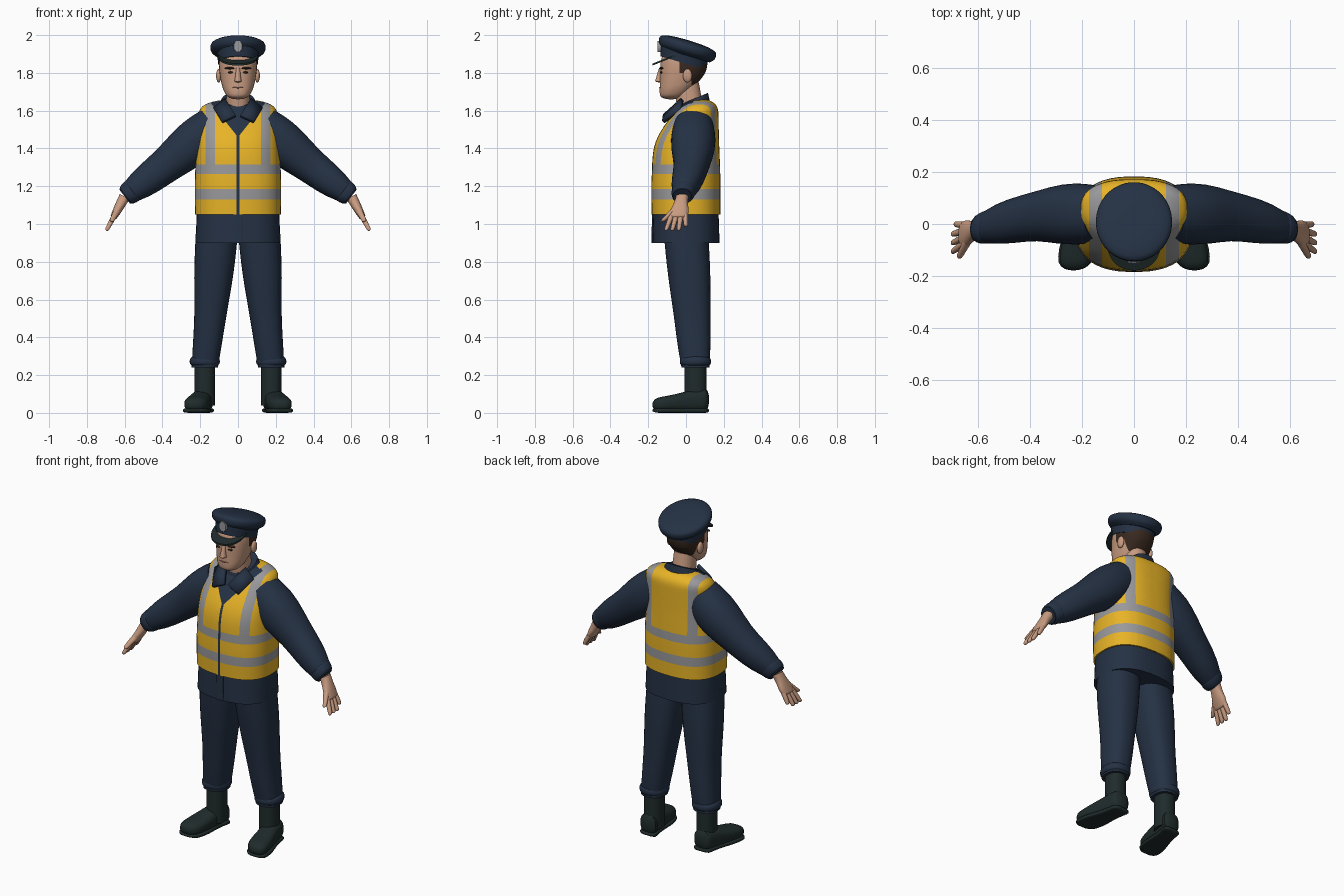
import bpy, bmesh, math
from mathutils import Vector

if "Cube" in bpy.data.objects:
    bpy.data.objects.remove(bpy.data.objects["Cube"])


def material(name, *rgb):
    mat = bpy.data.materials.new(name)
    mat.use_nodes = True
    mat.diffuse_color = (*rgb, 1)
    shader = next(n for n in mat.node_tree.nodes if n.type == 'BSDF_PRINCIPLED')
    shader.inputs["Base Color"].default_value = (*rgb, 1)
    shader.inputs["Roughness"].default_value = 0.8
    return mat


NAVY = material("navy cloth", 0.018, 0.031, 0.058)
YELLOW = material("safety yellow", 0.8, 0.45, 0.02)
SILVER = material("reflective grey", 0.32, 0.32, 0.33)
SKIN = material("skin", 0.58, 0.33, 0.22)
BLACK = material("boot black", 0.014, 0.024, 0.024)
HAIR = material("dark brown hair", 0.04, 0.022, 0.014)
LIP = material("lip", 0.36, 0.16, 0.11)
X, Y, Z = Vector((1, 0, 0)), Vector((0, 1, 0)), Vector((0, 0, 1))


def finish(name, bm, mats, mirror=False):
    """Turn the mesh into a smooth object, doubled across x if it is one of a pair."""
    bmesh.ops.recalc_face_normals(bm, faces=bm.faces)
    mesh = bpy.data.meshes.new(name)
    bm.to_mesh(mesh)
    bm.free()
    for mat in mats:
        mesh.materials.append(mat)
    obj = bpy.data.objects.new(name, mesh)
    bpy.context.collection.objects.link(obj)
    bpy.ops.object.select_all(action='DESELECT')
    obj.select_set(True)
    bpy.context.view_layer.objects.active = obj
    bpy.ops.object.shade_smooth_by_angle(angle=math.radians(40))
    if mirror:
        obj.modifiers.new("mirror", 'MIRROR').use_mirror_merge = False
    return obj


def sample(values, t):
    """Smooth curve through evenly spaced numbers or points."""
    last = len(values) - 1
    if last == 0:
        return values[0]
    i = min(int(t * last), last - 1)
    t = t * last - i
    a, b, c, d = (values[min(max(i + k, 0), last)] for k in (-1, 0, 1, 2))
    return b + (c - a) * (t / 2) + (a * 2 - b * 5 + c * 4 - d) * (t * t / 2) + ((b - c) * 3 + d - a) * (t ** 3 / 2)


def dome_scale(t, start, end):
    """Round off the first and last fraction of a tube."""
    inward = max(1 - t / start if start else 0, 1 - (1 - t) / end if end else 0, 0)
    return max(math.sqrt(1 - inward ** 2), 0.05)


def tube_mesh(path, width, depth=None, u=X, v=Y, n=32, power=2.2, steps=16, dome=(0, 0)):
    """Skin of rounded sections along a path; width runs along u, depth along v."""
    bm = bmesh.new()
    points = [Vector(p) for p in path]
    rings = []
    for step in range(steps + 1):
        t = (1 - math.cos(math.pi * step / steps)) / 2
        scale = dome_scale(t, *dome)
        a, b = sample(width, t) * scale, sample(depth or width, t) * scale
        ring = []
        for k in range(n):
            angle = math.tau * (k + 0.5) / n
            c, s = math.cos(angle), math.sin(angle)
            side = u * math.copysign(abs(c) ** (2 / power), c) * a
            front = v * math.copysign(abs(s) ** (2 / power), s) * b
            ring.append(bm.verts.new(sample(points, t) + side + front))
        rings.append(ring)
    for low, high in zip(rings, rings[1:]):
        for k in range(n):
            bm.faces.new((low[k - 1], low[k], high[k], high[k - 1]))
    bm.faces.new(rings[0])
    bm.faces.new(rings[-1])
    return bm


def tube(name, mat, *sections, mirror=False, **shape):
    return finish(name, tube_mesh(*sections, **shape), [mat], mirror)


def cut(bm, point, normal):
    bmesh.ops.bisect_plane(bm, geom=bm.verts[:] + bm.edges[:] + bm.faces[:], plane_co=point, plane_no=normal)


def blob(name, mat, centre, size, mirror=False):
    bm = bmesh.new()
    bmesh.ops.create_uvsphere(bm, u_segments=20, v_segments=12, radius=1)
    bmesh.ops.scale(bm, vec=size, verts=bm.verts)
    bmesh.ops.translate(bm, vec=centre, verts=bm.verts)
    finish(name, bm, [mat], mirror)


# High-visibility vest, cut along the tape edges
vest = tube_mesh([(0, 0, 1.05), (0, 0, 1.25), (0, .01, 1.45), (0, .08, 1.66)], [.228, .228, .217, .2],
                 [.182, .182, .165, .09], n=48, power=2.5, steps=32, dome=(0, .13))
LOWER_TAPE, UPPER_TAPE = (1.13, 1.185), (1.265, 1.315)
INNER, OUTER, ZIP, NECKLINE, SLOPE = .122, .172, .007, 1.46, 1.25
for height in LOWER_TAPE + UPPER_TAPE:
    cut(vest, Z * height, Z)
for side in (-1, 1):
    for x in (INNER, OUTER, ZIP):
        cut(vest, X * side * x, X)
    cut(vest, Z * NECKLINE, Z - X * side * SLOPE)
for face in vest.faces:
    c = face.calc_center_median()
    across = abs(c.x)
    if any(low < c.z < high for low, high in (LOWER_TAPE, UPPER_TAPE)):
        face.material_index = 1
    elif c.z > UPPER_TAPE[1] and INNER < across < OUTER:
        face.material_index = 1
    if c.y < .04 and (across < ZIP or c.z > NECKLINE + SLOPE * across):
        face.material_index = 2
finish("vest", vest, [YELLOW, SILVER, NAVY])

# Jacket skirt and front placket
tube("jacket_skirt", NAVY, [Z * .9, Z * 1.08], [.225, .218], [.178, .172], n=48, power=2.5)
tube("jacket_placket", NAVY, [(0, -.175, .9), (0, -.172, 1.06)], [.025], [.008], power=6, n=16)

# Jacket collar with two pointed flaps
tube("collar_stand", NAVY, [(0, .03, 1.59), (0, .035, 1.66)], [.125, .085], [.1, .082], v=Y + Z * .42)
flap = bmesh.new()
corners = (.066, -.02, 1.66), (.128, -.03, 1.61), (.085, -.12, 1.54), (.012, -.115, 1.575)
flap.faces.new([flap.verts.new(corner) for corner in corners])
solid = finish("collar_flap", flap, [NAVY], True).modifiers.new("thickness", 'SOLIDIFY')
solid.thickness, solid.offset = .02, 0

# Sleeves and cuffs
SHOULDER, ELBOW, WRIST = Vector((.13, .04, 1.52)), Vector((.37, .03, 1.32)), Vector((.6, -.02, 1.145))
ACROSS_ARM = (Y.cross(WRIST - ELBOW)).normalized() * -1
tube("sleeve", NAVY, [SHOULDER, ELBOW, WRIST], [.105, .117, .096, .08, .048], u=ACROSS_ARM, mirror=True)
tube("sleeve_cuff", NAVY, [ELBOW.lerp(WRIST, .8), WRIST], [.064, .061, .05], u=ACROSS_ARM,
     dome=(.2, .2), mirror=True)

# Hands, with the fingers fanned out from the knuckles
KNUCKLES = Vector((.662, -.043, 1.03))
REACH = (KNUCKLES - WRIST).normalized()
ACROSS_HAND = REACH.cross(Y)
tube("palm", SKIN, [WRIST, KNUCKLES], [.03, .025, .017], [.033, .037, .05, .046], u=ACROSS_HAND,
     dome=(0, .1), mirror=True)
for i, finger in enumerate(("index", "middle", "ring", "little")):
    root = KNUCKLES + Y * (i - 1.5) * .024 - REACH * .02
    length = .07 if finger == "little" else .095
    tip = root + REACH * length + Y * (i - 1.5) * .01
    tube(finger + "_finger", SKIN, [root, tip], [.014, .013, .01], u=ACROSS_HAND, n=12,
         dome=(0, .15), mirror=True)
tube("thumb", SKIN, [WRIST.lerp(KNUCKLES, .3), WRIST.lerp(KNUCKLES, 1.15) - Y * .08], [.02, .017, .012],
     u=ACROSS_HAND, n=12, dome=(0, .12), mirror=True)

# Trousers with gathered hems
HIP, KNEE, ANKLE = Vector((.112, 0, .95)), Vector((.143, .03, .55)), Vector((.176, .05, .24))
tube("trouser_leg", NAVY, [HIP, KNEE, ANKLE], [.112, .106, .088, .077, .07], [.118, .114, .1, .088, .074],
     power=2.4, mirror=True)
tube("trouser_hem", NAVY, [ANKLE, ANKLE + Z * .07], [.08], [.083], dome=(.4, .5), mirror=True)

# Boots
HEEL, TOE = Vector((.178, .122, 0)), Vector((.232, -.178, 0))
tube("boot_shaft", BLACK, [ANKLE - Z * .2, ANKLE], [.054], [.059], mirror=True)
tube("boot_foot", BLACK, [HEEL + Z * .07, TOE + Z * .042], [.053, .055, .064, .055], [.06, .058, .042, .035],
     v=Z, power=2.6, dome=(.12, .2), mirror=True)
tube("boot_sole", BLACK, [HEEL + Z * .013, TOE + Z * .013], [.056, .054, .07, .06], [.013],
     v=Z, power=4, dome=(.12, .2), mirror=True)

# Neck and head, with hair as coloured faces
tube("neck", SKIN, [(0, .03, 1.57), (0, 0, 1.75)], [.065, .06], [.07, .068])
head = tube_mesh([(0, -.08, 1.66), (0, -.018, 1.8), (0, -.01, 1.92)], [.05, .082, .098, .1, .08],
                 [.056, .09, .12, .122, .1], power=2.3, steps=28, dome=(.12, .15))
BACK, SIDEBURN, NAPE, TEMPLE = .028, -.035, 1.735, 1.8
for y in (BACK, SIDEBURN):
    cut(head, Y * y, Y)
for height in (NAPE, TEMPLE):
    cut(head, Z * height, Z)
for face in head.faces:
    c = face.calc_center_median()
    if (c.y > BACK and c.z > NAPE) or (c.y > SIDEBURN and c.z > TEMPLE):
        face.material_index = 1
finish("head", head, [SKIN, HAIR])

# Facial features
tube("nose", SKIN, [(0, -.14, 1.75), (0, -.133, 1.825)], [.02, .014, .01], [.026, .018, .01],
     n=16, dome=(.15, 0))
blob("chin", SKIN, (0, -.113, 1.687), (.034, .022, .02))
blob("mouth", LIP, (0, -.133, 1.722), (.032, .009, .005))
blob("eye", HAIR, (.038, -.129, 1.803), (.015, .008, .006), True)
blob("eyebrow", HAIR, (.043, -.13, 1.825), (.028, .012, .006), True)
blob("ear", SKIN, (.102, .008, 1.785), (.014, .024, .036), True)

# Peaked cap, tilted to the back
TILT = Y - Z * .3
tube("cap_band", NAVY, [(0, -.014, 1.852), (0, -.008, 1.91)], [.105, .112], [.122, .126], v=TILT, n=40)
tube("cap_crown", NAVY, [(0, 0, 1.893), (0, .015, 1.972)], [.112, .142, .146, .14], [.126, .148, .151, .147],
     v=TILT, n=40, power=2, dome=(0, .4))
tube("cap_visor", BLACK, [(0, -.07, 1.882), (0, -.07, 1.892)], [.103], [.108], v=Y + Z * .4, n=40, steps=1)
tube("cap_badge", SILVER, [(0, -.12, 1.94), (0, -.15, 1.94)], [.026, .024], [.034, .032],
     v=Z, n=8, steps=1, power=2)
